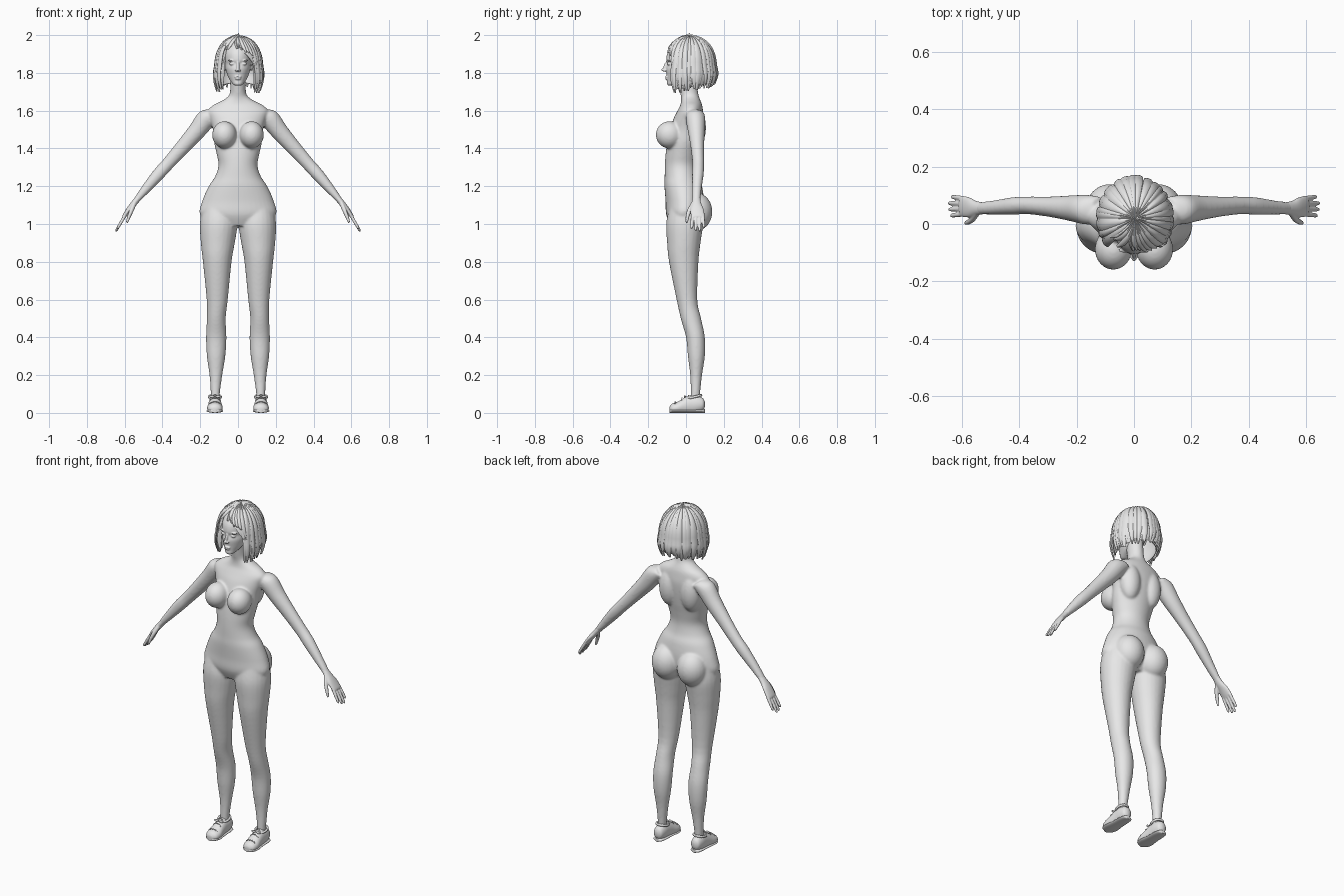
import bpy, bmesh, math, random
from mathutils import Vector, Matrix

random.seed(4)
if "Cube" in bpy.data.objects:
    bpy.data.objects.remove(bpy.data.objects["Cube"], do_unlink=True)

X, Y, Z = Vector((1, 0, 0)), Vector((0, 1, 0)), Vector((0, 0, 1))
ARM_UP = Vector((.75, 0, .66))

grey = bpy.data.materials.new("plain grey")
grey.use_nodes = True
grey.diffuse_color = (.8, .8, .8, 1)
grey.node_tree.nodes["Principled BSDF"].inputs["Base Color"].default_value = (.8, .8, .8, 1)


def smooth_rows(rows, steps=4):
    """Catmull-Rom interpolation between section rows."""
    pts = [Vector(r) for r in rows]
    pts = [pts[0]] + pts + [pts[-1]]
    out = []
    for p0, p1, p2, p3 in zip(pts, pts[1:], pts[2:], pts[3:]):
        for i in range(steps):
            t = i / steps
            out.append(.5 * (2 * p1 + (p2 - p0) * t + (2 * p0 - 5 * p1 + 4 * p2 - p3) * t ** 2
                             + (3 * p1 - p0 - 3 * p2 + p3) * t ** 3))
    return out + [pts[-1]]


def loft(bm, rows, a_axis, b_axis, sides=24, floor=None):
    """Elliptic tube through rows of x, y, z, radius a, radius b."""
    rings = []
    for x, y, z, a, b in smooth_rows(rows):
        ring = []
        for i in range(sides):
            t = math.tau * i / sides
            co = Vector((x, y, z)) + a_axis * max(a, .002) * math.cos(t) + b_axis * max(b, .002) * math.sin(t)
            if floor is not None:
                co.z = max(co.z, floor)
            ring.append(bm.verts.new(co))
        rings.append(ring)
    for r, q in zip(rings, rings[1:]):
        for i in range(sides):
            j = (i + 1) % sides
            bm.faces.new((r[i], r[j], q[j], q[i]))
    bm.faces.new(rings[0])
    bm.faces.new(rings[-1])


def upright(rows):
    """Rows of height, x, half width, front y, back y."""
    return [(x, (f + k) / 2, z, w, (k - f) / 2) for z, x, w, f, k in rows]


def ball(bm, centre, radii, tilt=0):
    m = Matrix.Translation(centre) @ Matrix.Rotation(tilt, 4, 'X') @ Matrix.Diagonal((*radii, 1))
    bmesh.ops.create_uvsphere(bm, u_segments=24, v_segments=16, radius=1, matrix=m)


def mirror_all(bm):
    copy = bmesh.ops.duplicate(bm, geom=bm.verts[:] + bm.edges[:] + bm.faces[:])["geom"]
    bmesh.ops.scale(bm, vec=(-1, 1, 1), verts=[v for v in copy if isinstance(v, bmesh.types.BMVert)])


def finish(name, bm, voxel=0, relax=0):
    bmesh.ops.recalc_face_normals(bm, faces=bm.faces)
    mesh = bpy.data.meshes.new(name)
    bm.to_mesh(mesh)
    bm.free()
    mesh.materials.append(grey)
    obj = bpy.data.objects.new(name, mesh)
    bpy.context.collection.objects.link(obj)
    bpy.ops.object.select_all(action='DESELECT')
    obj.select_set(True)
    bpy.context.view_layer.objects.active = obj
    if voxel:
        mod = obj.modifiers.new("merge", 'REMESH')
        mod.mode, mod.voxel_size, mod.use_smooth_shade = 'VOXEL', voxel, True
        mod = obj.modifiers.new("relax", 'SMOOTH')
        mod.factor, mod.iterations = .5, relax
        mesh.polygons.foreach_set("use_smooth", [True] * len(mesh.polygons))
    else:
        bpy.ops.object.shade_smooth_by_angle(angle=math.radians(40))


# Body: leg, arm, bust, seat and shoulder blade, then mirrored, then the trunk
bm = bmesh.new()
loft(bm, upright([
    (1.08, .1, .09, -.09, .08), (1, .102, .1, -.105, .09), (.9, .107, .09, -.1, .077),
    (.8, .11, .076, -.09, .066), (.6, .11, .056, -.05, .06), (.5, .115, .05, -.028, .08),
    (.4, .115, .054, 0, .1), (.3, .116, .049, .01, .1), (.2, .117, .034, .022, .085),
    (.1, .12, .024, .025, .075), (.05, .12, .024, .025, .075)]), X, Y)
loft(bm, [
    (.12, .05, 1.585, .045, .035), (.165, .05, 1.56, .052, .052), (.22, .055, 1.49, .045, .047),
    (.29, .06, 1.41, .036, .04), (.37, .065, 1.32, .031, .034), (.42, .063, 1.265, .031, .033),
    (.48, .058, 1.195, .026, .026), (.53, .055, 1.135, .022, .018), (.545, .055, 1.115, .02, .015)], Y, ARM_UP)
ball(bm, (.072, -.088, 1.472), (.065, .072, .072))
ball(bm, (.083, .055, 1.065), (.085, .085, .1))
ball(bm, (.07, .05, 1.51), (.06, .056, .11))
mirror_all(bm)
loft(bm, upright([
    (.99, 0, .14, -.08, .05), (1.05, 0, .202, -.105, .085), (1.12, 0, .19, -.108, .095),
    (1.2, 0, .155, -.114, .085), (1.25, 0, .122, -.113, .068), (1.31, 0, .103, -.112, .06),
    (1.37, 0, .113, -.108, .068), (1.43, 0, .126, -.1, .08), (1.5, 0, .133, -.085, .09),
    (1.56, 0, .15, -.065, .094), (1.6, 0, .16, -.045, .09), (1.63, 0, .13, -.03, .085),
    (1.65, 0, .09, -.026, .078), (1.67, 0, .058, -.026, .07), (1.69, 0, .044, -.03, .065),
    (1.73, 0, .041, -.038, .06), (1.8, 0, .043, -.05, .055)]), X, Y, 40)
finish("body", bm, .006, 10)

# Hands, shoes and laces for each side
for s, side in ((1, "left"), (-1, "right")):
    bm = bmesh.new()
    loft(bm, [(.52, .055, 1.147, .02, .016), (.55, .055, 1.11, .025, .016), (.575, .058, 1.08, .035, .014),
              (.6, .062, 1.045, .037, .011), (.608, .062, 1.034, .033, .007)], Y, ARM_UP)
    for i, reach in enumerate((.85, .97, 1, .8)):
        y = .035 + i * .018
        spread = (i - 1.5) * .004
        loft(bm, [(.595 + .053 * reach * t, y + spread * t, 1.05 - .09 * reach * t, r, r)
                  for t, r in ((0, .009), (.5, .0085), (.9, .007), (1, .003))], Y, ARM_UP, 12)
    loft(bm, [(.545, .042, 1.115, .012, .012), (.562, .02, 1.075, .013, .012), (.577, .008, 1.04, .01, .01),
              (.587, .004, 1.012, .007, .007), (.589, .004, 1.006, .003, .003)], Y, ARM_UP, 12)
    bmesh.ops.scale(bm, vec=(s, 1, 1), verts=bm.verts)
    finish(side + "_hand", bm, .0032, 4)

    bm = bmesh.new()
    shape = [(.122, .1, .045, .008, .012), (.122, .09, .045, .026, .032), (.122, .06, .045, .033, .046),
             (.122, .025, .043, .034, .051), (.122, -.01, .035, .037, .045), (.122, -.045, .026, .041, .033),
             (.122, -.075, .022, .034, .026), (.122, -.088, .02, .014, .012)]
    loft(bm, shape, X, Z, 32, .008)
    loft(bm, [(x, y, .01, a * 1.05 + .001, .01) for x, y, z, a, b in shape], X, Z, 32)
    bmesh.ops.scale(bm, vec=(s, 1, 1), verts=bm.verts)
    finish(side + "_shoe", bm)

    bm = bmesh.new()
    for x, y, z, a, b in shape[3:6]:
        loft(bm, [(x + a * .75 * k, y - .012, z + b * math.sqrt(1 - (.75 * k) ** 2), .004, .003)
                  for k in (-1, -.5, 0, .5, 1)], Y, Z, 8)
    for k in (-1, 1):
        ball(bm, (.122 + k * .016, -.006, .087), (.015, .006, .007))
    # Padded collar round the ankle
    ring = [(.122 + .031 * math.cos(t), .045 + .035 * math.sin(t), .085 + .008 * math.sin(t))
            for t in (math.tau * i / 20 for i in range(20))]
    for p in ring:
        ball(bm, p, (.007, .007, .008))
    bmesh.ops.scale(bm, vec=(s, 1, 1), verts=bm.verts)
    finish(side + "_laces_and_collar", bm, .003, 3)

# Head with face
bm = bmesh.new()
ball(bm, (.031, -.089, 1.848), (.015, .011, .008))
ball(bm, (.033, -.09, 1.866), (.022, .01, .005))
ball(bm, (.009, -.112, 1.812), (.007, .008, .006))
ball(bm, (.072, .0, 1.84), (.008, .018, .03))
mirror_all(bm)
loft(bm, upright([
    (1.732, 0, .014, -.09, -.065), (1.74, 0, .026, -.1, -.045), (1.76, 0, .042, -.1, .01),
    (1.785, 0, .055, -.102, .04), (1.82, 0, .066, -.106, .07), (1.848, 0, .07, -.1, .09),
    (1.87, 0, .073, -.105, .1), (1.91, 0, .073, -.096, .1), (1.95, 0, .058, -.065, .085),
    (1.975, 0, .02, -.02, .04)]), X, Y, 40)
ball(bm, (0, -.108, 1.834), (.008, .011, .03), -.35)
ball(bm, (0, -.119, 1.816), (.009, .012, .008))
ball(bm, (0, -.101, 1.779), (.019, .01, .005))
ball(bm, (0, -.1, 1.769), (.016, .01, .006))
finish("head", bm, .0034, 3)


# Hair: bob with a side parting, a shell covered by tapered locks
def hair_end(deg):
    if -52 < deg < 48:
        return 1.935 - .1 * ((deg + 20) / 60) ** 2
    return 1.7 + .04 * (abs(deg) - 50) / 130


def hair_point(deg, u, end, off):
    mid, dome, wide = 1.842, .15, .121
    turn = math.acos(min(1, (end - mid) / dome)) if end > mid else math.pi / 2
    split = 1 if end > mid else .6
    a = min(1, u / split) * turn
    k = max(0, (u - split) / .4)
    r = wide * math.sin(a) + off * min(1, u * 4) + .012 * math.sin(math.pi * k) - .01 * k
    z = mid + dome * math.cos(a) + off * math.cos(a) + (end - mid) * k
    t = math.radians(deg)
    return Vector((.005 + r * math.sin(t), .02 - 1.1 * r * math.cos(t), z))


def grid(bm, columns):
    verts = [[bm.verts.new(p) for p in col] for col in columns]
    for c, d in zip(verts, verts[1:]):
        for i in range(len(c) - 1):
            bm.faces.new((c[i], d[i], d[i + 1], c[i + 1]))


def lock(bm, deg, half, off):
    end = hair_end(deg) + random.uniform(-.014, .016)
    fringe = -52 < deg < 48
    sweep = (14 if deg > -20 else -14) if fringe else random.uniform(-5, 5)
    cols = []
    for w in (-1, -.5, 0, .5, 1):
        cols.append([hair_point(deg + sweep * u ** 2 + w * half * (1 - .75 * u ** 5), u, end,
                                off + .004 * (1 - w * w)) for u in (i / 16 for i in range(17))])
    grid(bm, cols)


bm = bmesh.new()
grid(bm, [[hair_point(d, i / 16, hair_end(d) + .012, -.005) for i in range(17)] for d in range(-180, 181, 4)])
for layer, count in ((-.001, 38), (.003, 30)):
    for i in range(count):
        lock(bm, -180 + 360 * (i + random.random() * .6) / count, random.uniform(5, 9), layer)
bmesh.ops.recalc_face_normals(bm, faces=bm.faces)
bmesh.ops.solidify(bm, geom=bm.faces[:], thickness=.003)
finish("hair", bm)
